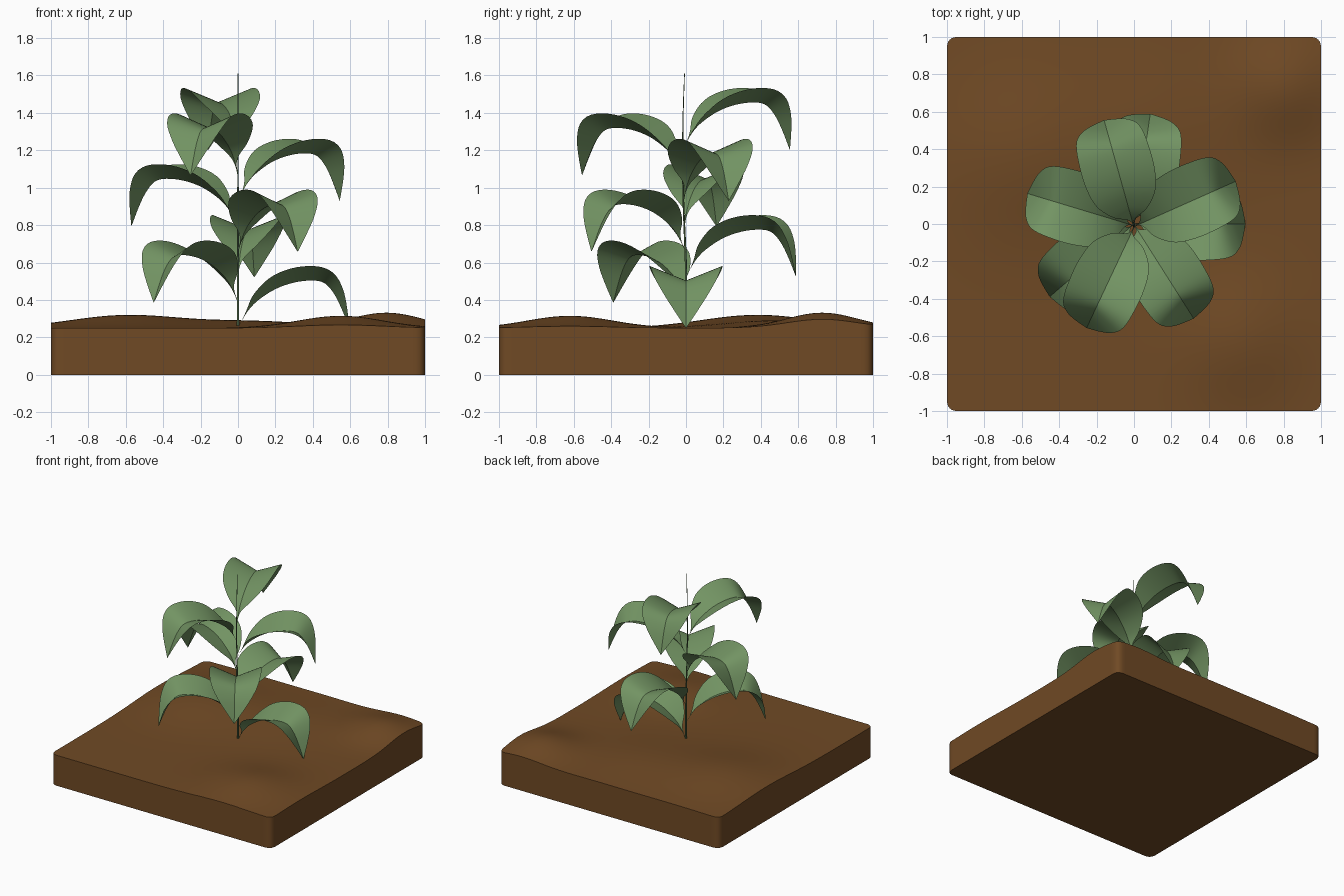
import bpy, bmesh, math
from mathutils import Vector

cube = bpy.data.objects.get("Cube")
if cube:
    bpy.data.objects.remove(cube, do_unlink=True)


def material(name, rgb):
    m = bpy.data.materials.new(name)
    m.use_nodes = True
    color = (*rgb, 1)
    m.diffuse_color = color
    m.node_tree.nodes["Principled BSDF"].inputs["Base Color"].default_value = color
    return m


SOIL = material("soil brown", (0.162, 0.068, 0.018))
LEAF = material("leaf green", (0.17, 0.295, 0.125))
STEM = material("stem green", (0.09, 0.155, 0.065))


def add_object(name, data, mat=None):
    ob = bpy.data.objects.new(name, data)
    bpy.context.collection.objects.link(ob)
    if mat:
        data.materials.append(mat)
    return ob


def activate(ob):
    bpy.ops.object.select_all(action="DESELECT")
    ob.select_set(True)
    bpy.context.view_layer.objects.active = ob


def smooth(ob, degrees):
    activate(ob)
    bpy.ops.object.shade_smooth_by_angle(angle=math.radians(degrees))


# Soil slab: rounded square with gentle mounds (x, y, height, spread)
MOUNDS = [(-0.6, 0.38, 0.068, 0.3), (0.8, 0.73, 0.08, 0.19),
          (0.55, -0.62, 0.065, 0.23), (0.1, 0.5, 0.035, 0.3)]
CORNER = 0.05


def soil_height(x, y):
    return 0.25 + sum(h * math.exp(-((x - a) ** 2 + (y - b) ** 2) / (2 * s * s))
                      for a, b, h, s in MOUNDS)


bm = bmesh.new()
bmesh.ops.create_grid(bm, x_segments=80, y_segments=80, size=1)
inner = 1 - CORNER
for v in bm.verts:
    x, y = v.co.x, v.co.y
    if abs(x) > inner and abs(y) > inner:
        center = Vector((math.copysign(inner, x), math.copysign(inner, y)))
        off = Vector((x, y)) - center
        # squeeze the square corner onto a quarter circle
        off *= max(abs(off.x), abs(off.y)) / off.length
        x, y = center + off
    v.co = (x, y, soil_height(x, y))
rim = [e for e in bm.edges if e.is_boundary]
wall = bmesh.ops.extrude_edge_only(bm, edges=rim)["geom"]
for v in wall:
    if isinstance(v, bmesh.types.BMVert):
        v.co.z = 0
bmesh.ops.contextual_create(bm, geom=[e for e in bm.edges if e.is_boundary])
bmesh.ops.recalc_face_normals(bm, faces=bm.faces)
mesh = bpy.data.meshes.new("soil_block")
bm.to_mesh(mesh)
bm.free()
smooth(add_object("soil_block", mesh, SOIL), 35)


# Stem: slightly swaying tapered stalk
def sway(z):
    return -0.018 * math.sin(max(0, z - 0.6) / 1.0 * math.pi * 0.85)


curve = bpy.data.curves.new("stem", "CURVE")
curve.dimensions = "3D"
curve.bevel_depth = 0.007
curve.bevel_resolution = 2
curve.use_fill_caps = True
spline = curve.splines.new("POLY")
STEPS = 16
spline.points.add(STEPS)
for i, p in enumerate(spline.points):
    t = i / STEPS
    z = 0.2 + 1.41 * t
    p.co = (0, sway(z), z, 1)
    p.radius = 1 - 0.75 * t
stem = add_object("stem", curve, STEM)
activate(stem)
bpy.ops.object.convert(target="MESH")
smooth(bpy.context.object, 50)

# Leaf: midrib stations (reach, rise, half width), folded up along the midrib
STATIONS = [Vector(s) for s in (
    (0, 0, 0.003), (0.03, 0.055, 0.005), (0.06, 0.1, 0.03), (0.11, 0.15, 0.1),
    (0.2, 0.208, 0.168), (0.3, 0.243, 0.192), (0.4, 0.254, 0.193),
    (0.465, 0.238, 0.18), (0.515, 0.18, 0.135), (0.555, 0.1, 0.075),
    (0.595, 0, 0.001))]


def catmull(p0, p1, p2, p3, t):
    return 0.5 * (2 * p1 + (p2 - p0) * t + (2 * p0 - 5 * p1 + 4 * p2 - p3) * t ** 2
                  + (3 * p1 - p0 - 3 * p2 + p3) * t ** 3)


def resample(pts, n):
    ends = [2 * pts[0] - pts[1]] + pts + [2 * pts[-1] - pts[-2]]
    out = [catmull(*ends[i:i + 4], k / n) for i in range(len(pts) - 1) for k in range(n)]
    return out + [pts[-1]]


FOLD = 0.4
path = resample(STATIONS, 4)
bm = bmesh.new()
rows = []
for i, s in enumerate(path):
    a, b = path[max(i - 1, 0)], path[min(i + 1, len(path) - 1)]
    normal = Vector((a.y - b.y, b.x - a.x)).normalized()
    row = []
    for u in (-1, -0.66, -0.33, 0, 0.33, 0.66, 1):
        lift = FOLD * s.z * abs(u)
        row.append(bm.verts.new((s.x + normal.x * lift, u * s.z, s.y + normal.y * lift)))
    rows.append(row)
for r0, r1 in zip(rows, rows[1:]):
    for j in range(len(r0) - 1):
        bm.faces.new((r0[j], r1[j], r1[j + 1], r0[j + 1]))
leaf_mesh = bpy.data.meshes.new("leaf")
bm.to_mesh(leaf_mesh)
bm.free()
leaf_mesh.materials.append(LEAF)

# Eight leaves spiralling up the stem
for i in range(8):
    z = 0.25 + 0.136 * i
    leaf = add_object(f"leaf_{i + 1}", leaf_mesh)
    leaf.location = (0, sway(z), z)
    leaf.rotation_euler.z = math.radians(220.8 * i)
    if i == 0:
        smooth(leaf, 35)
